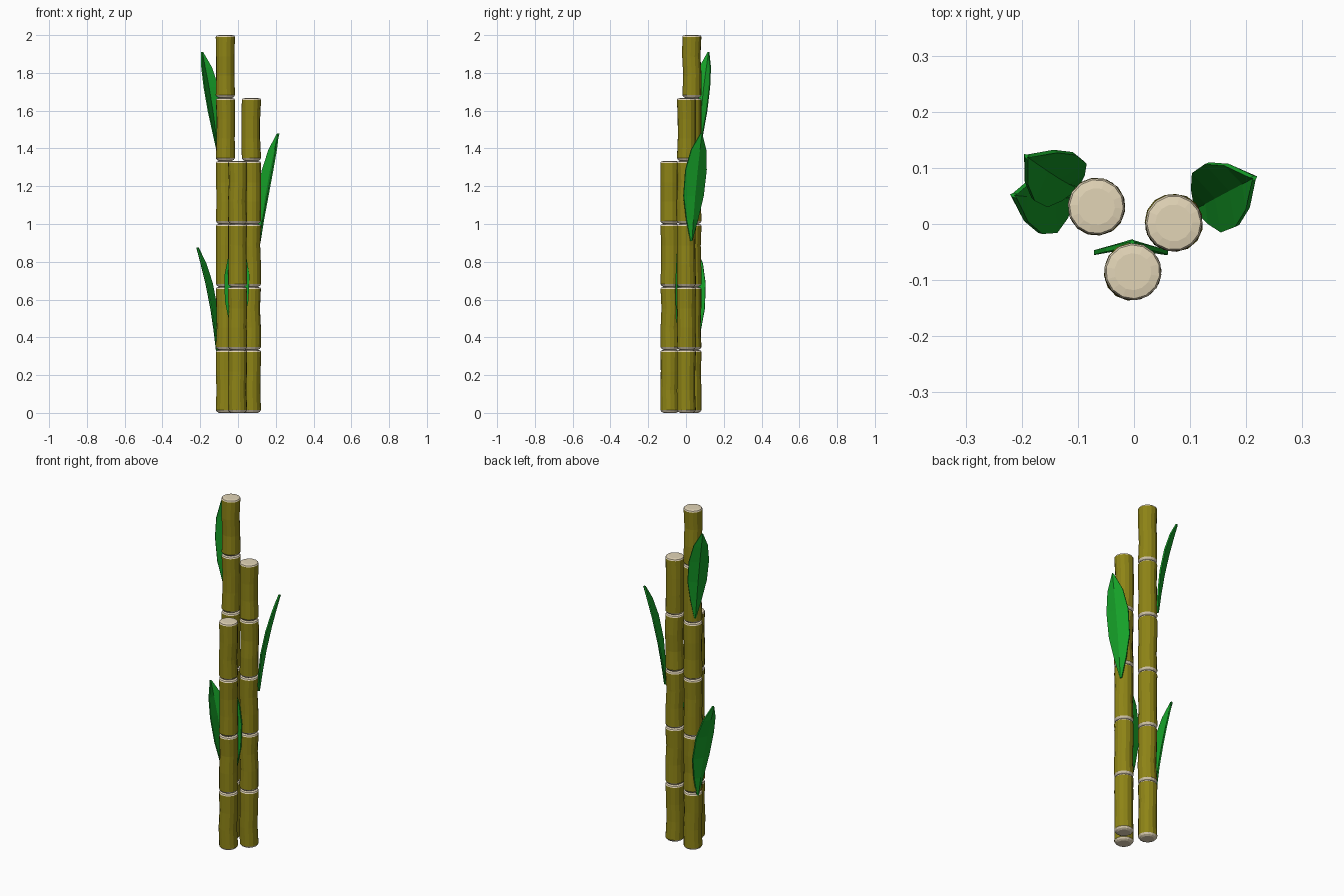
import bpy, bmesh, math, random
from mathutils import Vector

if "Cube" in bpy.data.objects:
    bpy.data.objects.remove(bpy.data.objects["Cube"])

random.seed(4)
SIDES = 14
STEP = 1 / 3


def material(name, rgb):
    m = bpy.data.materials.new(name)
    m.diffuse_color = (*rgb, 1)
    m.use_nodes = True
    m.node_tree.nodes["Principled BSDF"].inputs["Base Color"].default_value = m.diffuse_color
    return m


CANE = material("cane_olive", (0.27, 0.23, 0.008))
CREAM = material("cut_cream", (0.76, 0.66, 0.47))
GREEN = material("leaf_green", (0.008, 0.36, 0.022))


def finish(bm, name, mats):
    bmesh.ops.recalc_face_normals(bm, faces=bm.faces[:])
    mesh = bpy.data.meshes.new(name)
    bm.to_mesh(mesh)
    bm.free()
    for m in mats:
        mesh.materials.append(m)
    obj = bpy.data.objects.new(name, mesh)
    bpy.context.collection.objects.link(obj)
    return obj


# Stalk: stacked, slightly irregular cane segments with cream chamfered ends
def stalk(name, x, y, count):
    bm = bmesh.new()
    for k in range(count):
        z0, z1 = k * STEP, (k + 1) * STEP
        profile = [(0.034, z0), (0.045, z0 + 0.006), (0.051, z0 + 0.015),
                   (0.049, z0 + 0.12), (0.049, z0 + 0.22),
                   (0.051, z1 - 0.010), (0.048, z1 - 0.003), (0.033, z1)]
        rings = []
        turn = random.uniform(0, 0.4)
        for i, (r, z) in enumerate(profile):
            wob = 0.003 if i in (3, 4) else 0
            dx, dy = random.uniform(-wob, wob), random.uniform(-wob, wob)
            ring = []
            for s in range(SIDES):
                a = turn + math.tau * s / SIDES
                ring.append(bm.verts.new((x + dx + r * math.cos(a), y + dy + r * math.sin(a), z)))
            rings.append(ring)
        for i in range(len(rings) - 1):
            for s in range(SIDES):
                t = (s + 1) % SIDES
                f = bm.faces.new((rings[i][s], rings[i][t], rings[i + 1][t], rings[i + 1][s]))
                f.material_index = 0 if 2 <= i <= 4 else 1
        for ring in (rings[0], rings[-1]):
            bm.faces.new(ring).material_index = 1
    finish(bm, name, [CANE, CREAM])


# Leaf: pointed keeled blade rising from base to tip, bowed towards the stalk
def leaf(name, base, tip, facing, bow, half=0.062):
    base, tip = Vector(base), Vector(tip)
    out = Vector((math.cos(math.radians(facing)), math.sin(math.radians(facing)), 0))
    side = Vector((-out.y, out.x, 0))
    bm = bmesh.new()
    rows = []
    for t, w in [(0, 0.08), (0.2, 0.55), (0.42, 0.95), (0.66, 1.0), (0.85, 0.7), (1, 0.06)]:
        mid = base.lerp(tip, t) - out * bow * math.sin(math.pi * t)
        keel = 0.014 * w
        front = [mid + side * half * w - out * keel, mid + out * 0.004,
                 mid - side * half * w - out * keel]
        back = [p - out * 0.008 for p in front]
        rows.append([bm.verts.new(p) for p in front + back[::-1]])
    for a, b in zip(rows, rows[1:]):
        for s in range(6):
            t = (s + 1) % 6
            bm.faces.new((a[s], a[t], b[t], b[s]))
    for r in (rows[0], rows[-1]):
        bm.faces.new((r[0], r[1], r[4], r[5]))
        bm.faces.new((r[1], r[2], r[3], r[4]))
    finish(bm, name, [GREEN])


stalk("tall_stalk", -0.067, 0.031, 6)
stalk("middle_stalk", 0.071, 0.002, 5)
stalk("short_stalk", -0.002, -0.085, 4)

leaf("upper_left_leaf", (-0.108, 0.068, 1.37), (-0.193, 0.122, 1.91), 138, 0.012, 0.055)
leaf("right_leaf", (0.117, 0.03, 0.91), (0.216, 0.083, 1.48), 26, 0.012)
leaf("lower_left_leaf", (-0.112, 0.048, 0.32), (-0.217, 0.052, 0.875), 166, 0.014)
leaf("inner_leaf", (-0.01, -0.036, 0.36), (-0.003, -0.031, 0.92), 90, 0.0, 0.066)
